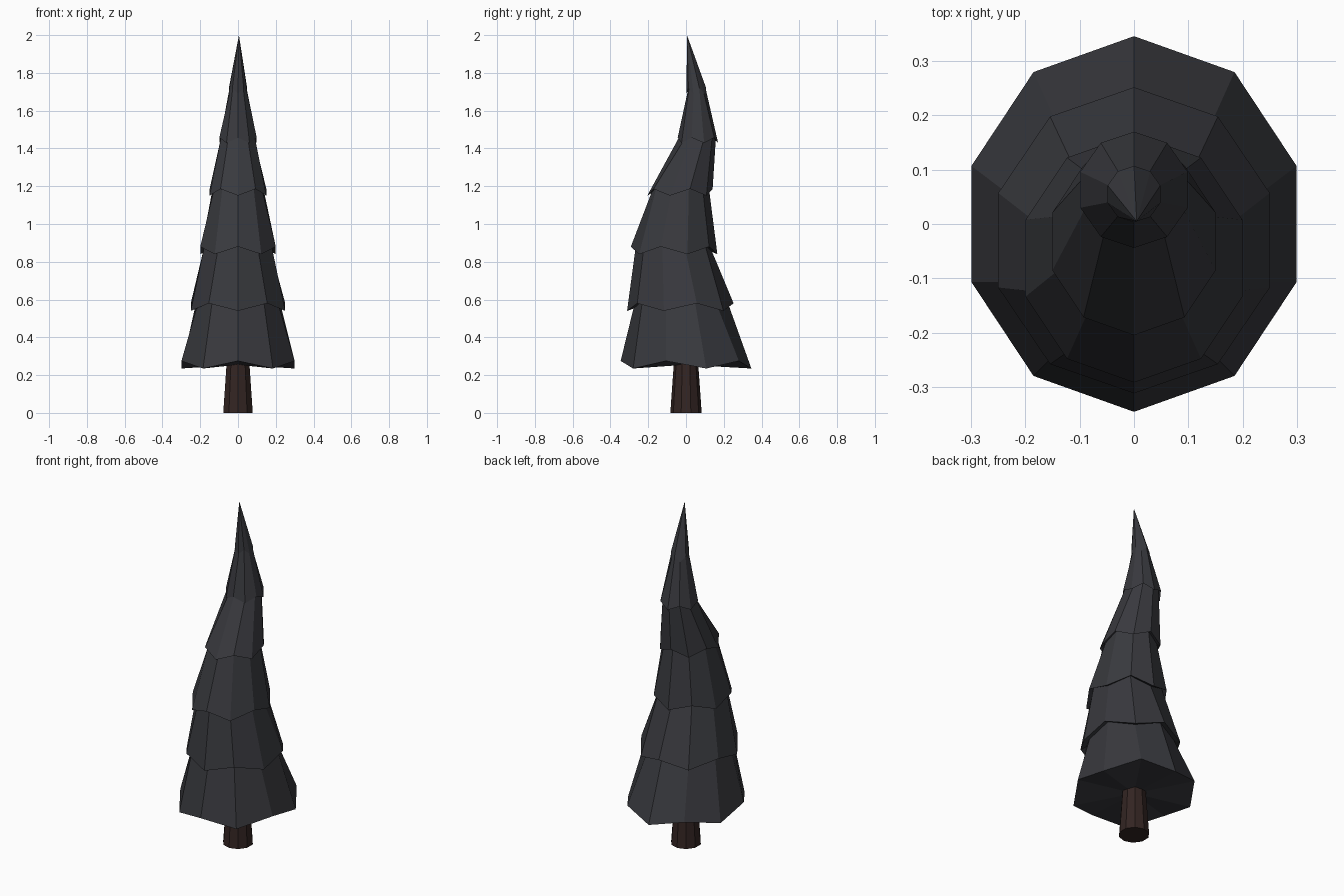
import bpy, bmesh, math

if "Cube" in bpy.data.objects:
    bpy.data.objects.remove(bpy.data.objects["Cube"])

SIDES = 10


def material(name, rgb):
    m = bpy.data.materials.new(name)
    m.diffuse_color = (*rgb, 1)
    m.use_nodes = True
    m.node_tree.nodes["Principled BSDF"].inputs["Base Color"].default_value = m.diffuse_color
    return m


def ring(bm, cy, z, rx, ry, zig=0.0):
    """Ring with a corner at the back; corners alternate down/up by zig."""
    verts = []
    for k in range(SIDES):
        a = math.pi / 2 + 2 * math.pi * k / SIDES
        dz = -zig if k % 2 == 0 else zig
        verts.append(bm.verts.new((rx * math.cos(a), cy + ry * math.sin(a), z + dz)))
    return verts


def bridge(bm, low, high):
    for k in range(SIDES):
        j = (k + 1) % SIDES
        bm.faces.new((low[k], low[j], high[j], high[k]))


def fan(bm, loop, point):
    tip = bm.verts.new(point)
    for k in range(SIDES):
        bm.faces.new((loop[k], loop[(k + 1) % SIDES], tip))


def finish(bm, name, mat):
    bmesh.ops.recalc_face_normals(bm, faces=bm.faces)
    me = bpy.data.meshes.new(name)
    bm.to_mesh(me)
    bm.free()
    me.materials.append(mat)
    bpy.context.collection.objects.link(bpy.data.objects.new(name, me))


needles = material("charcoal needles", (0.040, 0.041, 0.048))
bark = material("dark brown bark", (0.033, 0.018, 0.016))

# Foliage: stacked skirts along a bent trunk line (centre y, z, rx, ry, zigzag)
tiers = [
    (0.000, 0.255, 0.315, 0.346, 0.020),
    (-0.030, 0.560, 0.263, 0.282, -0.020),
    (-0.063, 0.860, 0.210, 0.229, 0.020),
    (-0.032, 1.168, 0.158, 0.173, -0.018),
    (0.063, 1.443, 0.104, 0.107, 0.014),
    (0.055, 1.705, 0.051, 0.052, -0.014),
]
bm = bmesh.new()
previous = None
for cy, z, rx, ry, zig in tiers:
    rim = ring(bm, cy, z, rx, ry, zig)
    if previous:
        # the skirt below tucks in under this rim
        neck = ring(bm, cy, z + 0.012, rx * 0.88, ry * 0.88, zig)
        bridge(bm, previous, neck)
        bridge(bm, neck, rim)
    else:
        fan(bm, rim, (0, 0, 0.255))
    previous = rim
fan(bm, previous, (0.005, 0.005, 2.0))
finish(bm, "foliage", needles)

# Trunk: short tapered stump
bm = bmesh.new()
base = ring(bm, 0, 0, 0.082, 0.083)
top = ring(bm, 0, 0.27, 0.063, 0.064)
bridge(bm, base, top)
bm.faces.new(base)
bm.faces.new(top)
finish(bm, "trunk", bark)
